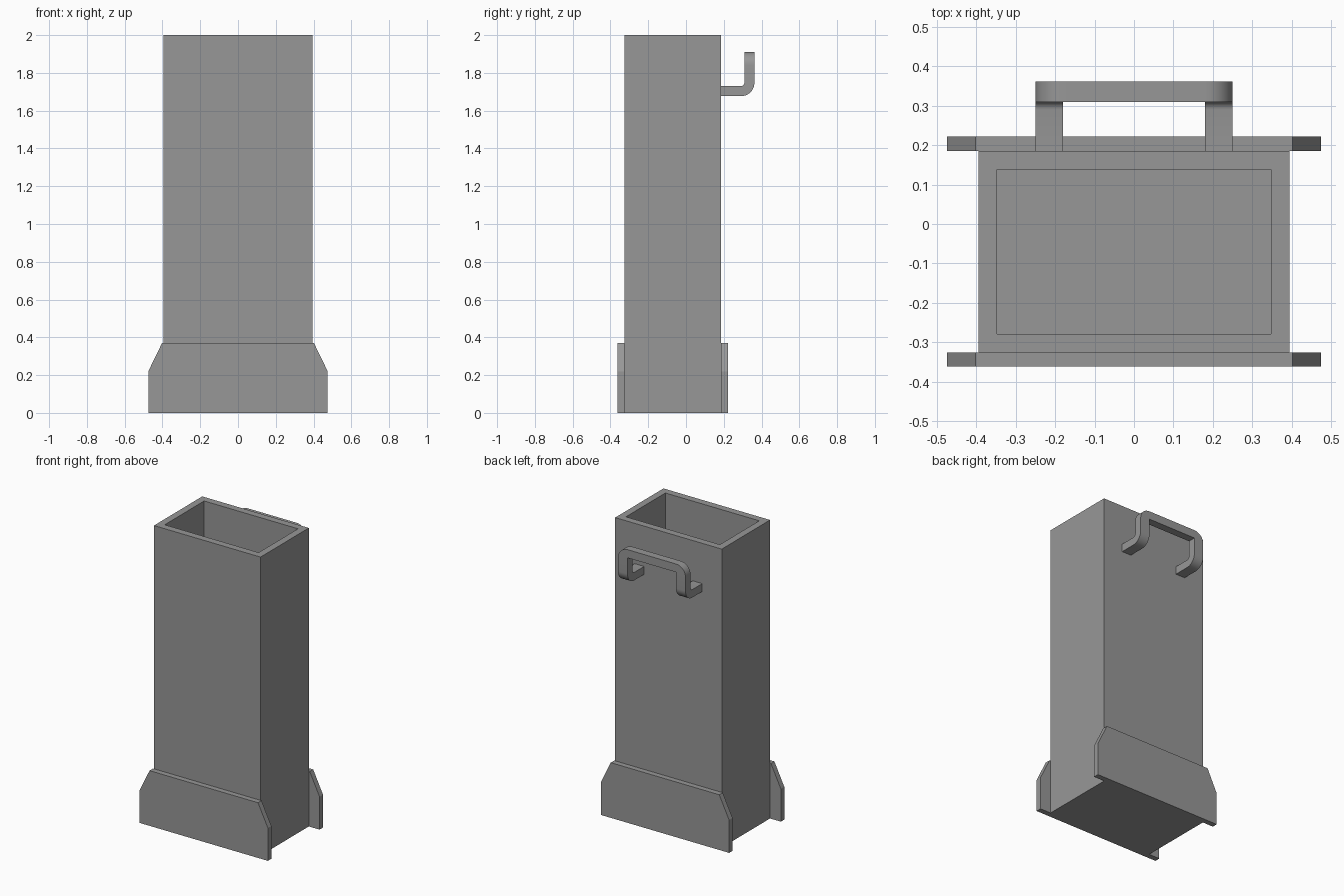
import bpy, bmesh
from math import sin, cos, pi

if "Cube" in bpy.data.objects:
    bpy.data.objects.remove(bpy.data.objects["Cube"])

# Dark grey finish shared by every part
grey = bpy.data.materials.new("dark_grey")
grey.diffuse_color = (0.31, 0.31, 0.31, 1)
grey.use_nodes = True
grey.node_tree.nodes["Principled BSDF"].inputs["Base Color"].default_value = grey.diffuse_color


def make_object(name, bm):
    bmesh.ops.recalc_face_normals(bm, faces=bm.faces)
    me = bpy.data.meshes.new(name)
    bm.to_mesh(me)
    bm.free()
    me.materials.append(grey)
    ob = bpy.data.objects.new(name, me)
    bpy.context.collection.objects.link(ob)
    return ob


def prism(name, pts, place, a, b):
    """Extrude a 2D outline from a to b; place(u, v, w) maps it into space."""
    bm = bmesh.new()
    lo = [bm.verts.new(place(u, v, a)) for u, v in pts]
    hi = [bm.verts.new(place(u, v, b)) for u, v in pts]
    bm.faces.new(lo)
    bm.faces.new(hi)
    n = len(pts)
    for i in range(n):
        j = (i + 1) % n
        bm.faces.new((lo[i], lo[j], hi[j], hi[i]))
    return make_object(name, bm)


def arc(cx, cy, r, a0, a1, n=10):
    return [(cx + r * cos(a0 + (a1 - a0) * i / n),
             cy + r * sin(a0 + (a1 - a0) * i / n)) for i in range(n + 1)]


along_x = lambda u, v, w: (w, u, v)
along_y = lambda u, v, w: (u, w, v)

# Open-topped rectangular container
bm = bmesh.new()
bmesh.ops.create_cube(bm, size=1)
for v in bm.verts:
    v.co = (v.co.x * 0.79, v.co.y * 0.511 - 0.07, v.co.z * 2 + 1)
top = max(bm.faces, key=lambda f: f.calc_center_median().z)
bmesh.ops.inset_region(bm, faces=[top], thickness=0.047, use_even_offset=True)
well = bmesh.ops.extrude_face_region(bm, geom=[top])["geom"]
for v in well:
    if isinstance(v, bmesh.types.BMVert):
        v.co.z = 0.047
if top.is_valid:
    bmesh.ops.delete(bm, geom=[top], context='FACES_ONLY')
make_object("container_body", bm)

# Foot plates on front and back
plate = [(-0.475, 0), (0.475, 0), (0.475, 0.22),
         (0.402, 0.37), (-0.402, 0.37), (-0.475, 0.22)]
for name, y0, y1 in (("front_foot_plate", -0.362, -0.3255),
                     ("back_foot_plate", 0.1855, 0.222)):
    prism(name, plate, along_y, y0, y1)

# Handle: L-shaped side profile trimmed to a rounded U seen from the back
side = ([(0.1855, 1.677)] + arc(0.292, 1.747, 0.07, -pi / 2, 0)
        + [(0.362, 2.0), (0.31, 2.0)]
        + arc(0.29, 1.75, 0.02, 0, -pi / 2, 5) + [(0.1855, 1.73)])
handle = prism("handle", side, along_x, -0.3, 0.3)
u_shape = ([(0.25, 1.6)] + arc(0.18, 1.84, 0.07, 0, pi / 2)
           + arc(-0.18, 1.84, 0.07, pi / 2, pi)
           + [(-0.25, 1.6), (-0.18, 1.6), (-0.18, 1.855),
              (0.18, 1.855), (0.18, 1.6)])
cutter = prism("handle_trim", u_shape, along_y, 0.1, 0.5)
mod = handle.modifiers.new("trim", 'BOOLEAN')
mod.operation = 'INTERSECT'
mod.solver = 'EXACT'
mod.object = cutter
bpy.context.view_layer.objects.active = handle
handle.select_set(True)
bpy.ops.object.modifier_apply(modifier="trim")
bpy.data.objects.remove(cutter)
bpy.ops.object.shade_smooth_by_angle(angle=0.6)
